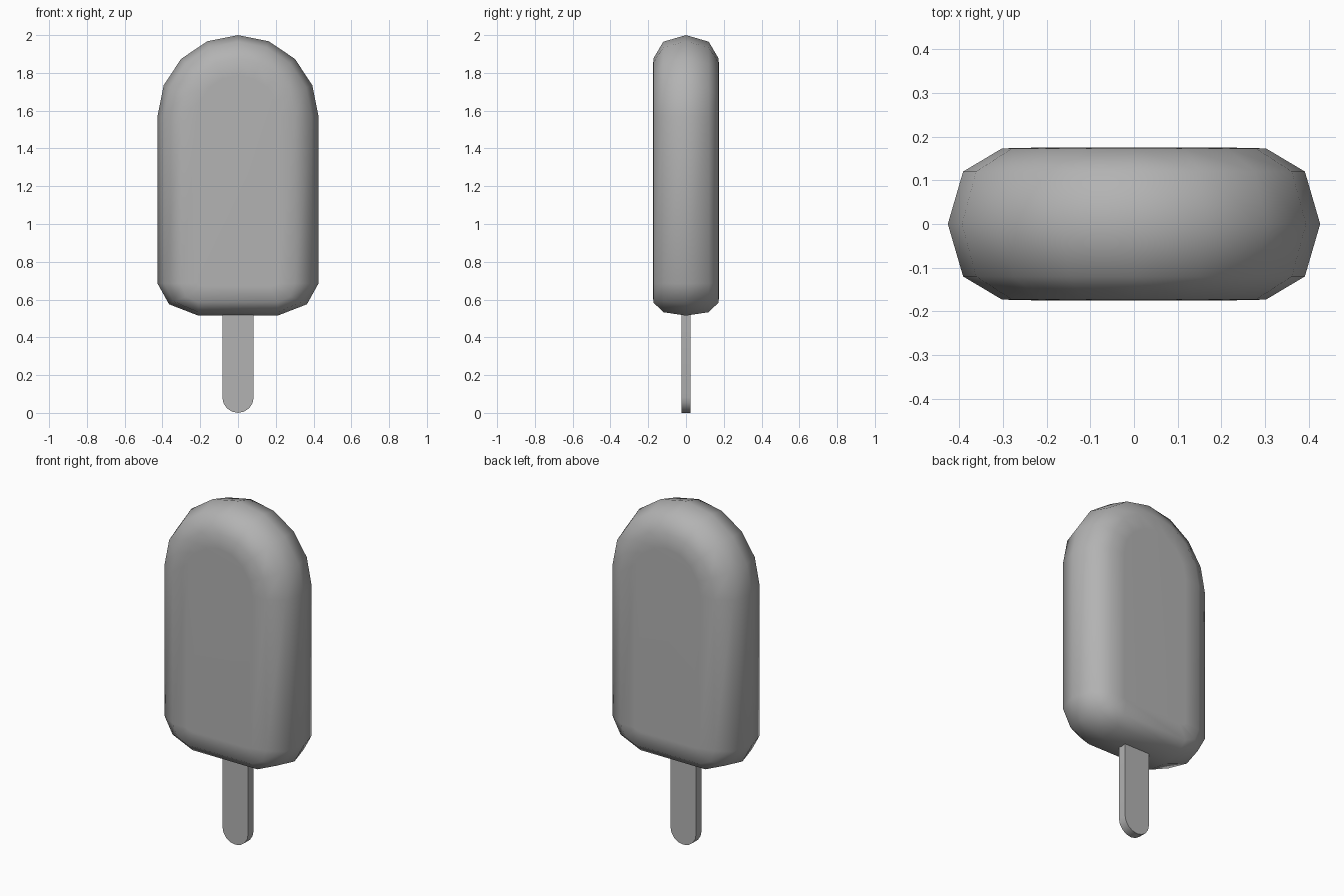
import bpy, bmesh, math

if "Cube" in bpy.data.objects:
    bpy.data.objects.remove(bpy.data.objects["Cube"])

# Mid grey for both parts
grey = bpy.data.materials.new("mid_grey")
grey.diffuse_color = (0.45, 0.45, 0.45, 1)
grey.use_nodes = True
grey.node_tree.nodes["Principled BSDF"].inputs["Base Color"].default_value = grey.diffuse_color


def loft(name, loops):
    """Skin a stack of equal-length vertex loops and cap both ends."""
    bm = bmesh.new()
    rings = [[bm.verts.new(p) for p in loop] for loop in loops]
    n = len(rings[0])
    for a, b in zip(rings, rings[1:]):
        for i in range(n):
            j = (i + 1) % n
            bm.faces.new((a[i], a[j], b[j], b[i]))
    bm.faces.new(rings[0])
    bm.faces.new(rings[-1])
    bmesh.ops.recalc_face_normals(bm, faces=bm.faces)
    mesh = bpy.data.meshes.new(name)
    bm.to_mesh(mesh)
    bm.free()
    mesh.materials.append(grey)
    obj = bpy.data.objects.new(name, mesh)
    bpy.context.collection.objects.link(obj)
    bpy.ops.object.select_all(action='DESELECT')
    obj.select_set(True)
    bpy.context.view_layer.objects.active = obj
    return obj


def body_loop(y, radius, corner, foot, bottom):
    """Domed outline at depth y, with chamfered lower corners."""
    arc = [(radius * math.cos(math.radians(a)), 1.57 + (radius + 0.004) * math.sin(math.radians(a)))
           for a in [22.5 * k for k in range(9)]]
    low = [(-radius, 0.685), (-corner[0], corner[1]), (-foot, bottom),
           (foot, bottom), corner, (radius, 0.685)]
    return [(x, y, z) for x, z in arc + low]


# Frozen body: nested outlines from front face to back face
panel = (0.212, (0.2, 0.675), 0.17, 0.67)
face = (0.302, (0.275, 0.615), 0.21, 0.585)
shoulder = (0.391, (0.34, 0.59), 0.21, 0.533)
middle = (0.426, (0.365, 0.575), 0.21, 0.515)
half = [(0.175, panel), (0.173, face), (0.12, shoulder)]
layers = [(-y, s) for y, s in half] + [(0, middle)] + half[::-1]
body = loft("frozen_body", [body_loop(y, *s) for y, s in layers])
bpy.ops.object.shade_smooth()

# Flat wooden stick with a rounded lower end
profile = [(0.083, 0.6), (-0.083, 0.6)]
profile += [(-0.083 * math.cos(math.radians(a)), 0.083 - 0.083 * math.sin(math.radians(a)))
            for a in [22.5 * k for k in range(9)]]
stick = loft("stick", [[(x, y, z) for x, z in profile] for y in (-0.025, 0.025)])
bpy.ops.object.shade_smooth_by_angle(angle=math.radians(35))
